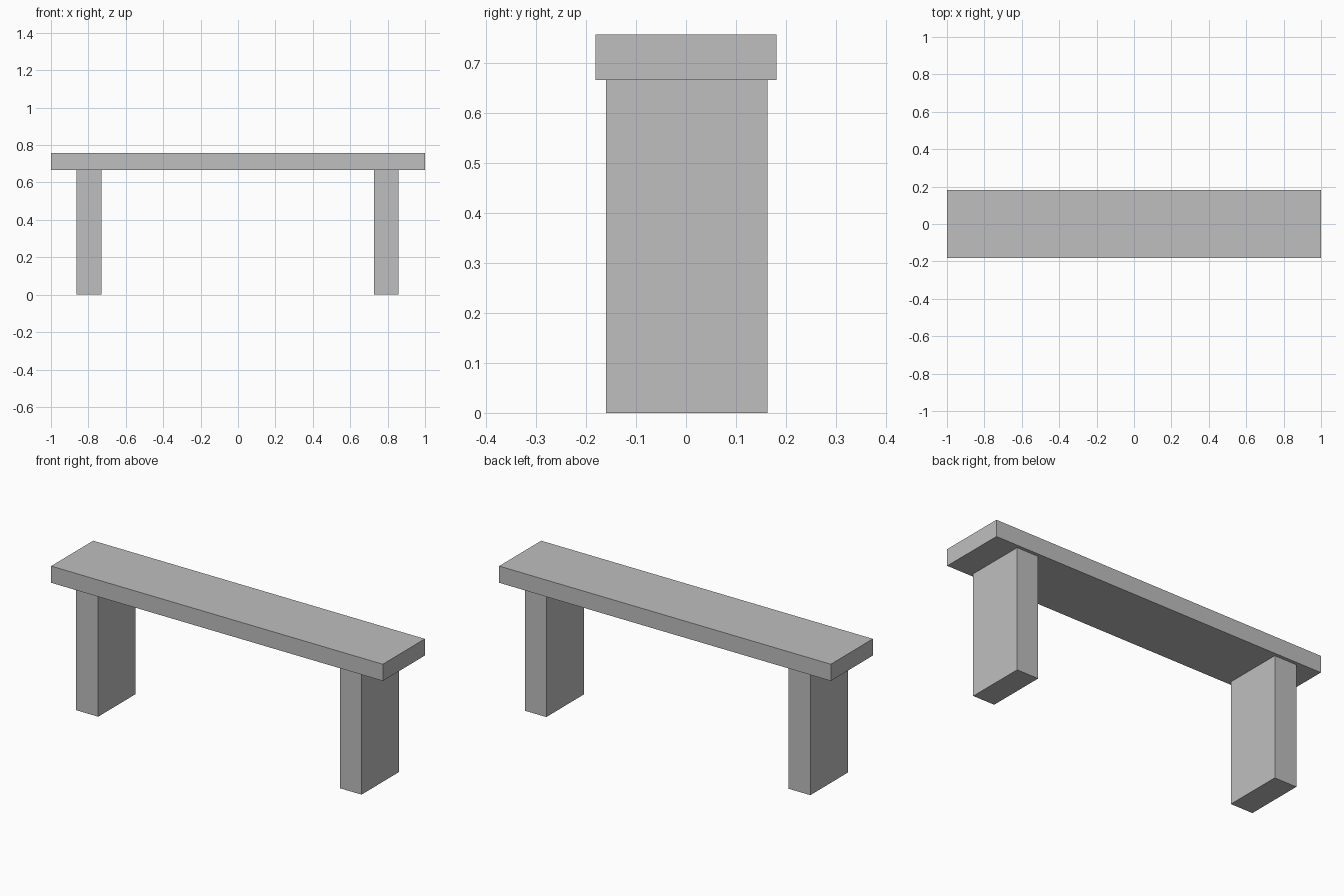
import bpy

cube = bpy.data.objects.get("Cube")
if cube:
    bpy.data.objects.remove(cube, do_unlink=True)

# Single plain grey for the whole bench
GREY = (0.52, 0.52, 0.52, 1)
grey = bpy.data.materials.new("plain_grey")
grey.use_nodes = True
grey.diffuse_color = GREY
grey.node_tree.nodes["Principled BSDF"].inputs["Base Color"].default_value = GREY


def box(name, low, high):
    """Add a box spanning two opposite corners."""
    centre = [(a + b) / 2 for a, b in zip(low, high)]
    bpy.ops.mesh.primitive_cube_add(size=1, location=centre)
    obj = bpy.context.object
    obj.name = name
    obj.scale = [b - a for a, b in zip(low, high)]
    bpy.ops.object.transform_apply(location=False, rotation=False, scale=True)
    obj.data.materials.append(grey)
    return obj


SEAT_BOTTOM = 0.666

# Seat plank
box("seat", (-1, -0.181, SEAT_BOTTOM), (1, 0.181, 0.757))

# Slab legs, slightly uneven in width
for name, x0, x1 in (("right_leg", -0.864, -0.731), ("left_leg", 0.728, 0.857)):
    box(name, (x0, -0.16, 0), (x1, 0.163, SEAT_BOTTOM))
